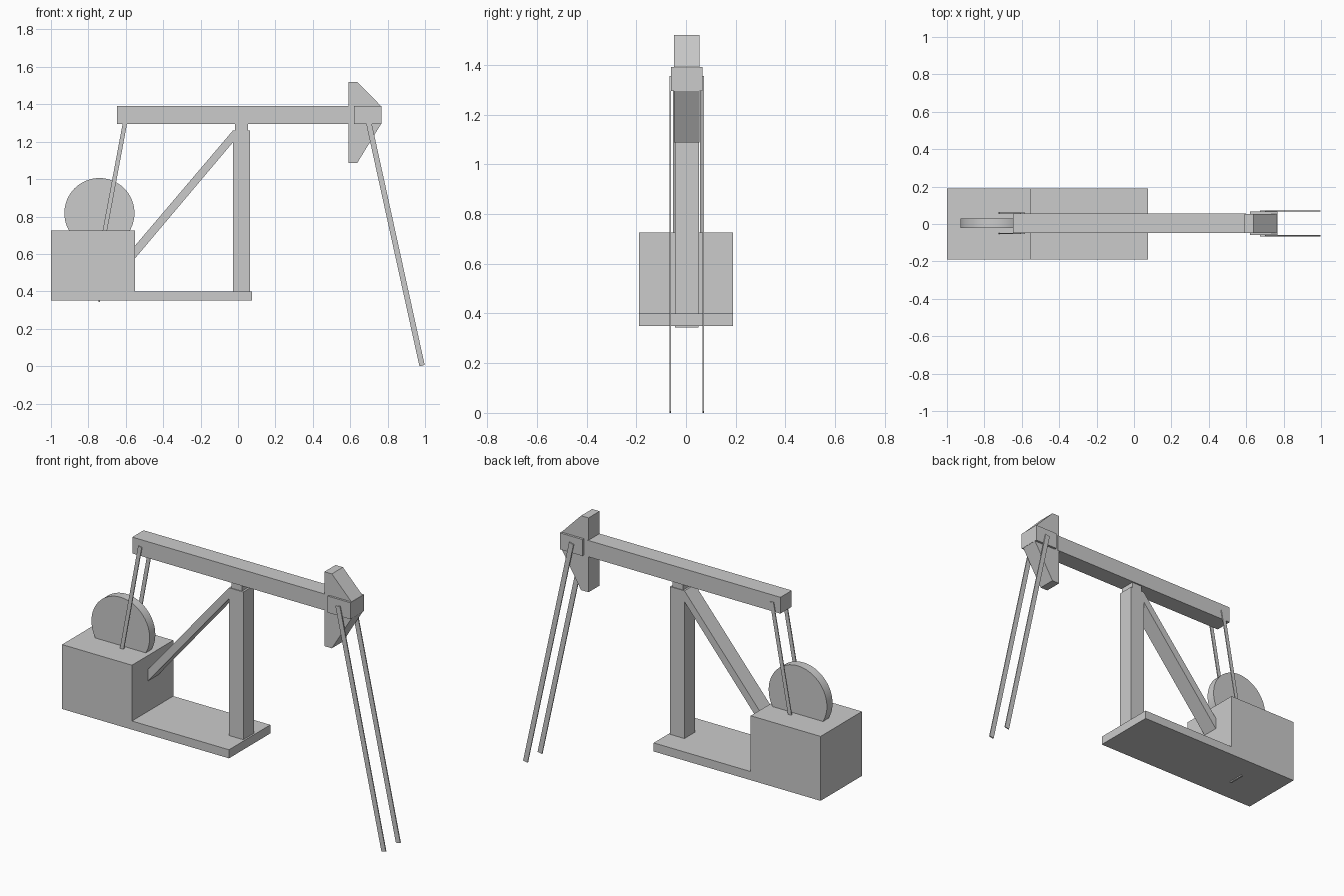
import bpy, bmesh, math

cube = bpy.data.objects.get("Cube")
if cube:
    bpy.data.objects.remove(cube, do_unlink=True)

grey = bpy.data.materials.new("plain grey")
grey.use_nodes = True
grey.diffuse_color = (0.6, 0.6, 0.6, 1)
grey.node_tree.nodes["Principled BSDF"].inputs["Base Color"].default_value = (0.6, 0.6, 0.6, 1)


def prism(name, outline, y0, y1):
    """Extrude an x-z outline from y0 to y1."""
    bm = bmesh.new()
    face = bm.faces.new([bm.verts.new((x, y0, z)) for x, z in outline])
    side = bmesh.ops.extrude_face_region(bm, geom=[face])["geom"]
    bmesh.ops.translate(bm, vec=(0, y1 - y0, 0),
                        verts=[v for v in side if isinstance(v, bmesh.types.BMVert)])
    bmesh.ops.recalc_face_normals(bm, faces=bm.faces)
    mesh = bpy.data.meshes.new(name)
    bm.to_mesh(mesh)
    bm.free()
    mesh.materials.append(grey)
    obj = bpy.data.objects.new(name, mesh)
    bpy.context.collection.objects.link(obj)
    return obj


def box(name, x0, x1, y0, y1, z0, z1):
    return prism(name, [(x0, z0), (x1, z0), (x1, z1), (x0, z1)], y0, y1)


def bar(name, a, b, width, y0, y1):
    """Straight bar with square-cut ends between two x-z points."""
    dx, dz = b[0] - a[0], b[1] - a[1]
    s = width / 2 / math.hypot(dx, dz)
    nx, nz = -dz * s, dx * s
    return prism(name, [(a[0] + nx, a[1] + nz), (b[0] + nx, b[1] + nz),
                        (b[0] - nx, b[1] - nz), (a[0] - nx, a[1] - nz)], y0, y1)


# Base and motor housing
box("base_slab", -0.55, 0.075, -0.19, 0.19, 0.35, 0.40)
box("motor_housing", -1.0, -0.55, -0.19, 0.19, 0.35, 0.725)
box("underside_tab", -0.747, -0.737, -0.045, 0.05, 0.343, 0.36)

# Post, its bearing cap and the diagonal brace
box("post", -0.027, 0.065, -0.044, 0.053, 0.40, 1.26)
box("post_cap", -0.015, 0.053, -0.04, 0.049, 1.26, 1.30)
prism("brace", [(-0.56, 0.565), (-0.027, 1.197), (-0.027, 1.26), (-0.56, 0.633)], -0.044, 0.053)

# Walking beam and its head
box("beam", -0.648, 0.60, -0.047, 0.057, 1.295, 1.39)
prism("beam_head", [(0.59, 1.087), (0.638, 1.087), (0.765, 1.295), (0.765, 1.39),
                    (0.638, 1.52), (0.59, 1.52)], -0.048, 0.054)
box("head_cheeks", 0.62, 0.766, -0.06, 0.067, 1.295, 1.391)

# Crank wheel
n = 64
wheel = prism("crank_wheel", [(-0.741 + 0.1875 * math.cos(2 * math.pi * i / n),
                               0.818 + 0.1875 * math.sin(2 * math.pi * i / n))
                              for i in range(n)], -0.022, 0.03)
bpy.context.view_layer.objects.active = wheel
wheel.select_set(True)
bpy.ops.object.shade_smooth_by_angle(angle=math.radians(30))
wheel.select_set(False)

# Paired rods on both faces of the beam
for side, rear_y, front_y in (("front", (-0.053, -0.047), (-0.066, -0.06)),
                              ("back", (0.057, 0.062), (0.067, 0.073))):
    bar(side + "_crank_rod", (-0.722, 0.67), (-0.595, 1.35), 0.023, *rear_y)
    bar(side + "_pump_rod", (0.984, 0.003), (0.688, 1.352), 0.029, *front_y)
